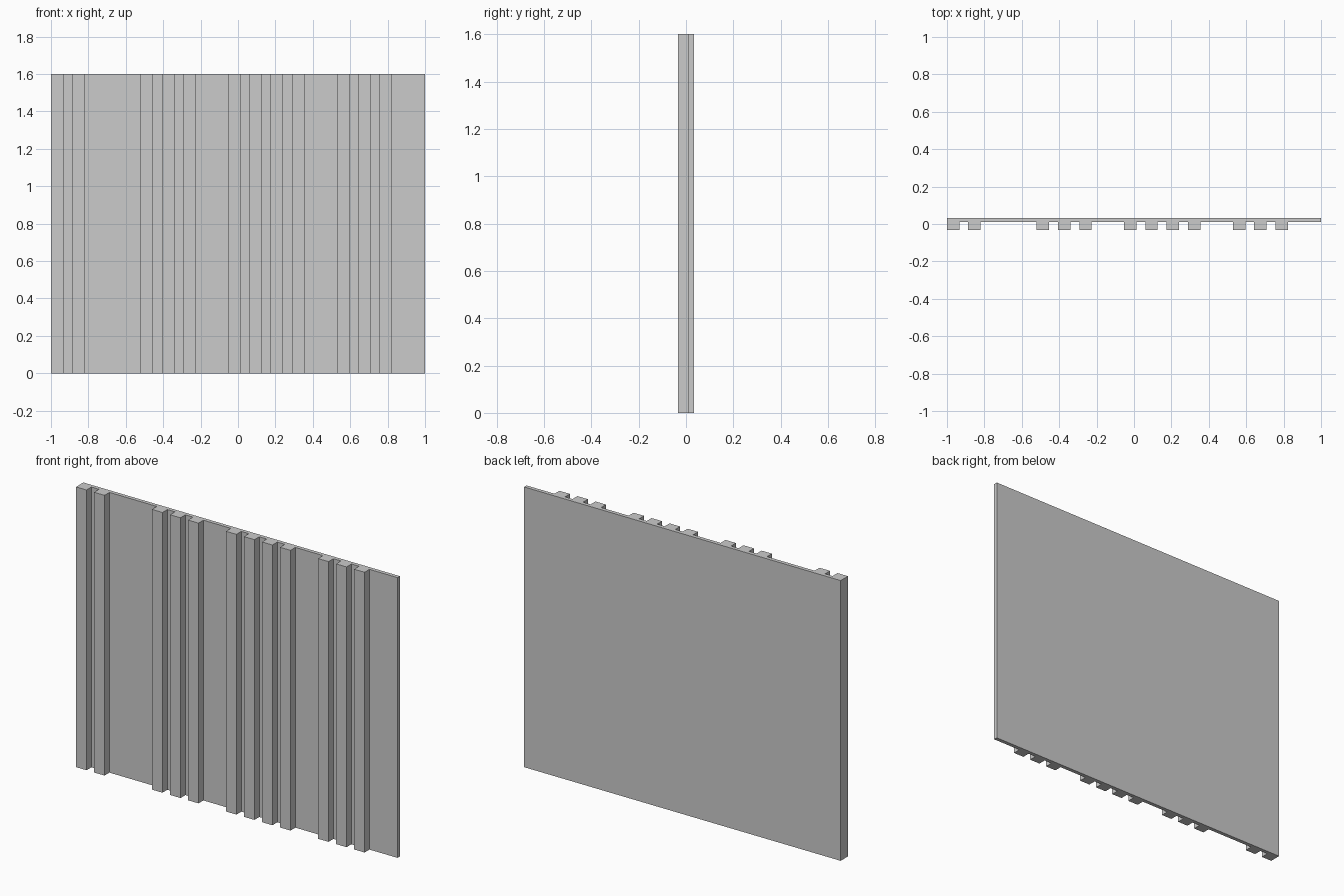
import bpy
import bmesh

if "Cube" in bpy.data.objects:
    bpy.data.objects.remove(bpy.data.objects["Cube"])

HEIGHT = 1.6
BACK, FACE, FRONT = 0.033, 0.011, -0.033   # y of panel back, panel face, slat front
SLAT_W, PITCH = 0.066, 0.1138

# Slat groups: (left edge of first slat, number of slats)
groups = [(-1.0, 2), (-0.52, 3), (-0.053, 4), (0.529, 3)]
starts = [x + i * PITCH for x, n in groups for i in range(n)]

# Comb-shaped cross-section: the slats stand out of the thin backing board
profile = [(1.0, FACE), (1.0, BACK), (-1.0, BACK)]
for x in starts:
    if x > -0.999:
        profile.append((x, FACE))
    profile += [(x, FRONT), (x + SLAT_W, FRONT), (x + SLAT_W, FACE)]

# Extrude the cross-section upwards
bm = bmesh.new()
base = bm.faces.new([bm.verts.new((x, y, 0)) for x, y in profile])
result = bmesh.ops.extrude_face_region(bm, geom=[base], use_keep_orig=True)
top = [v for v in result["geom"] if isinstance(v, bmesh.types.BMVert)]
bmesh.ops.translate(bm, verts=top, vec=(0, 0, HEIGHT))
bmesh.ops.recalc_face_normals(bm, faces=bm.faces[:])

mesh = bpy.data.meshes.new("slatted_wall_panel")
bm.to_mesh(mesh)
bm.free()
panel = bpy.data.objects.new("slatted_wall_panel", mesh)
bpy.context.collection.objects.link(panel)
